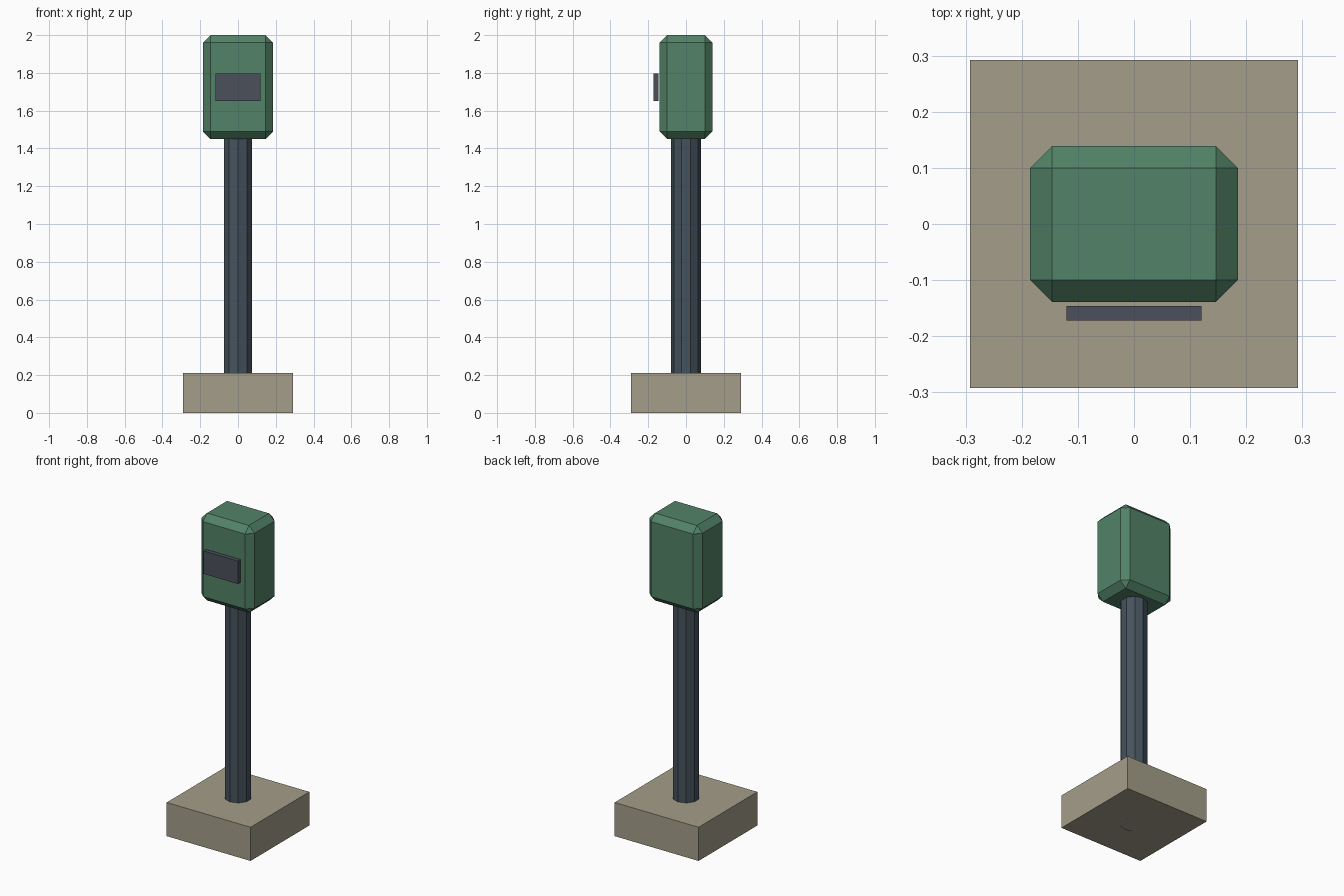
import bpy
from mathutils import Vector

if "Cube" in bpy.data.objects:
    bpy.data.objects.remove(bpy.data.objects["Cube"])


def material(name, color):
    mat = bpy.data.materials.new(name)
    mat.diffuse_color = (*color, 1)
    mat.use_nodes = True
    mat.node_tree.nodes["Principled BSDF"].inputs["Base Color"].default_value = mat.diffuse_color
    return mat


def box(name, low, high, mat, chamfer=0):
    low, high = Vector(low), Vector(high)
    bpy.ops.mesh.primitive_cube_add(size=1, location=(low + high) / 2)
    obj = bpy.context.object
    obj.name = name
    obj.scale = high - low
    bpy.ops.object.transform_apply(location=False, rotation=False, scale=True)
    obj.data.materials.append(mat)
    if chamfer:
        bevel = obj.modifiers.new("chamfer", 'BEVEL')
        bevel.width = chamfer
        bevel.segments = 1
    return obj


stone = material("stone", (0.37, 0.34, 0.25))
steel = material("steel", (0.06, 0.085, 0.11))
green = material("green_paint", (0.085, 0.225, 0.135))
screen = material("screen", (0.07, 0.08, 0.105))

# square footing
box("base", (-0.292, -0.292, 0), (0.292, 0.292, 0.212), stone)

# ten-sided post running through the footing into the head
bpy.ops.mesh.primitive_cylinder_add(vertices=10, radius=0.079, depth=1.46,
                                    location=(0, 0, 0.73))
post = bpy.context.object
post.name = "post"
post.data.materials.append(steel)

# chamfered head
box("head", (-0.185, -0.139, 1.45), (0.185, 0.139, 2.0), green, 0.039)

# display plate held just off the front face
box("display_plate", (-0.12, -0.172, 1.652), (0.12, -0.146, 1.796), screen)
